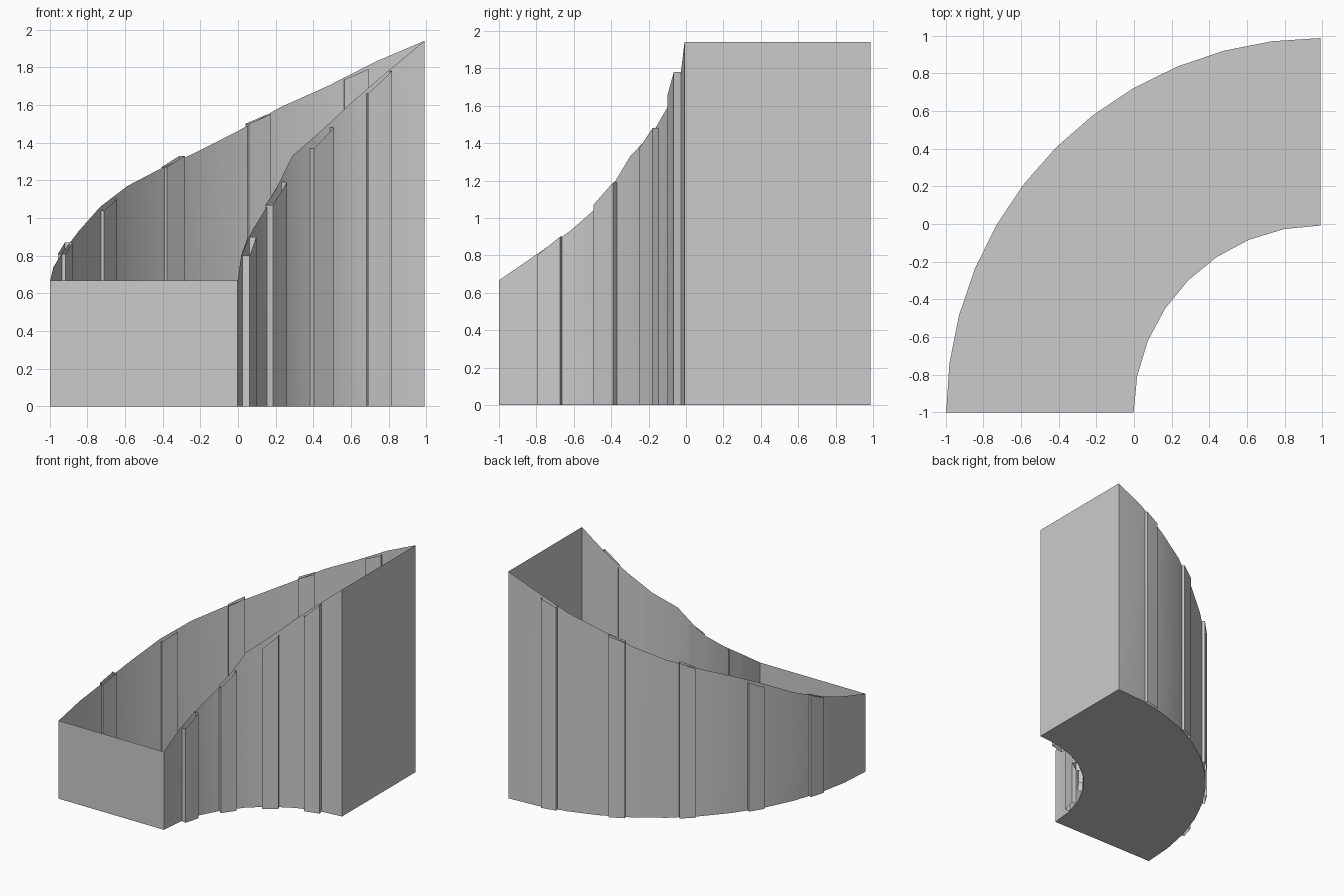
import bpy
import bmesh
from math import sin, cos, radians
from mathutils import Vector

if "Cube" in bpy.data.objects:
    bpy.data.objects.remove(bpy.data.objects["Cube"])

CENTRE = Vector((0.99, -1.0, 0))
R_OUT, R_IN = 1.987, 0.992
# Rim heights from the low front end to the tall right end
OUTER_RIM = [0.667, 0.74, 0.82, 0.93, 1.06, 1.17, 1.26, 1.35, 1.46, 1.59, 1.7, 1.83, 1.94]
INNER_RIM = [0.667, 0.8, 0.93, 1.08, 1.33, 1.46, 1.62, 1.78, 1.94]

grey = bpy.data.materials.new("plain grey")
grey.use_nodes = True
colour = (0.6, 0.6, 0.6, 1)
grey.diffuse_color = colour
grey.node_tree.nodes["Principled BSDF"].inputs["Base Color"].default_value = colour


def on_arc(radius, angle, z=0.0):
    a = radians(angle)
    return CENTRE + Vector((-radius * cos(a), radius * sin(a), z))


def arc(radius, rim):
    """Bottom and top points of a curved wall."""
    step = 90 / (len(rim) - 1)
    low = [on_arc(radius, i * step) for i in range(len(rim))]
    high = [on_arc(radius, i * step, z) for i, z in enumerate(rim)]
    return low, high


def make(name, polygons, smooth=False):
    bm = bmesh.new()
    for poly in polygons:
        bm.faces.new([bm.verts.new(p) for p in poly])
    bmesh.ops.remove_doubles(bm, verts=bm.verts, dist=0.0005)
    mesh = bpy.data.meshes.new(name)
    bm.to_mesh(mesh)
    bm.free()
    mesh.materials.append(grey)
    obj = bpy.data.objects.new(name, mesh)
    bpy.context.collection.objects.link(obj)
    if smooth:
        bpy.ops.object.select_all(action='DESELECT')
        obj.select_set(True)
        bpy.context.view_layer.objects.active = obj
        bpy.ops.object.shade_smooth_by_angle(angle=radians(30))
    return obj


def strip(low, high, flip=False):
    quads = [(low[i], low[i + 1], high[i + 1], high[i]) for i in range(len(low) - 1)]
    return [q[::-1] for q in quads] if flip else quads


# Curved walls, open at the top
out_low, out_high = arc(R_OUT, OUTER_RIM)
in_low, in_high = arc(R_IN, INNER_RIM)
make("outer_wall", strip(out_low, out_high, flip=True), smooth=True)
make("inner_wall", strip(in_low, in_high), smooth=True)

# Flat end walls and floor
make("front_end_wall", [(out_low[0], in_low[0], in_high[0], out_high[0])])
make("right_end_wall", [(in_low[-1], out_low[-1], out_high[-1], in_high[-1])])
make("floor", [out_low + in_low[::-1]])


def rib(name, near, far, angle, z_start, z_end, width=0.13):
    """Upright open tube with a slanted top, set across the wall."""
    a = radians(angle)
    along = Vector((sin(a), cos(a), 0)) * width / 2
    inner, outer = on_arc(near, angle), on_arc(far, angle)
    low = [inner - along, outer - along, outer + along, inner + along]
    tops = [z_start, z_start, z_end, z_end]
    high = [p + Vector((0, 0, z)) for p, z in zip(low, tops)]
    make(name, strip(low + low[:1], high + high[:1], flip=True))


# Ribs on the outer wall
for i, (z0, z1) in enumerate([(0.81, 0.87), (1.04, 1.1), (1.27, 1.33), (1.5, 1.55), (1.735, 1.79)]):
    rib(f"outer_rib_{i + 1}", 1.965, 2.007, 16.2 + 15.8 * i, z0, z1)

# Ribs on the inner wall
for i, (z0, z1) in enumerate([(0.8, 0.9), (1.07, 1.19), (1.37, 1.48), (1.66, 1.78)]):
    rib(f"inner_rib_{i + 1}", 0.948, 0.995, 16.2 + 19.8 * i, z0, z1)
